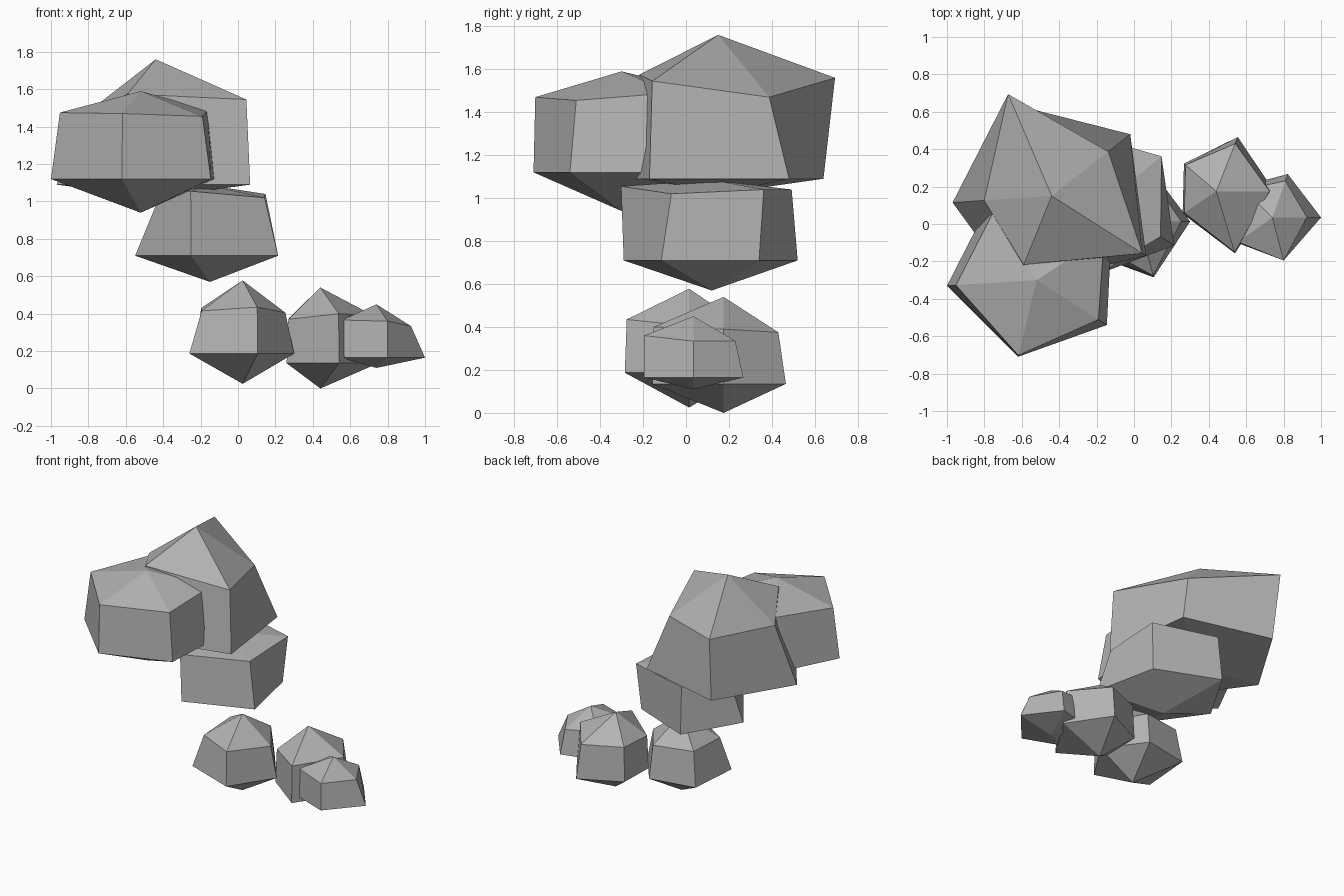
import bpy
import bmesh
from mathutils import Vector

# Remove the default cube only
default_cube = bpy.data.objects.get("Cube")
if default_cube:
    bpy.data.objects.remove(default_cube, do_unlink=True)

# Plain stone material shared by every rock
stone = bpy.data.materials.new("stone_grey")
stone.use_nodes = True
grey = (0.45, 0.45, 0.45, 1.0)
stone.diffuse_color = grey
shader = next(n for n in stone.node_tree.nodes if n.type == "BSDF_PRINCIPLED")
shader.inputs["Base Color"].default_value = grey


def make_rock(name, axis, base, waist, top, outline, taper, shoulders):
    """Faceted boulder: a five-sided waist outline, tapered up to a shoulder
    ring, and closed by a point above and a point below on the axis."""
    centre = Vector(axis)
    bm = bmesh.new()
    lower, upper = [], []
    for corner, scale, height in zip(outline, taper, shoulders):
        foot = Vector(corner)
        rim = centre.lerp(foot, scale)
        lower.append(bm.verts.new((foot.x, foot.y, waist)))
        upper.append(bm.verts.new((rim.x, rim.y, height)))
    peak = bm.verts.new((centre.x, centre.y, top))
    root = bm.verts.new((centre.x, centre.y, base))

    # Cap, side and underside facets
    sides = len(outline)
    for i in range(sides):
        j = (i + 1) % sides
        bm.faces.new((upper[i], upper[j], peak))
        bm.faces.new((lower[i], lower[j], upper[j], upper[i]))
        bm.faces.new((lower[j], lower[i], root))
    bmesh.ops.recalc_face_normals(bm, faces=bm.faces[:])

    mesh = bpy.data.meshes.new(name)
    bm.to_mesh(mesh)
    bm.free()
    mesh.materials.append(stone)
    rock = bpy.data.objects.new(name, mesh)
    bpy.context.scene.collection.objects.link(rock)
    return rock


# Upper cluster
make_rock(
    "large_top_rock", axis=(-0.44, 0.15), base=1.02, waist=1.09, top=1.76,
    outline=[(-0.65, 0.64), (-0.02, 0.48), (0.065, -0.17), (-0.64, -0.34), (-0.97, 0.115)],
    taper=[1.11, 0.72, 0.96, 0.75, 0.68],
    shoulders=[1.56, 1.47, 1.545, 1.575, 1.48],
)
make_rock(
    "front_top_rock", axis=(-0.52, -0.3), base=0.94, waist=1.12, top=1.59,
    outline=[(-1, -0.33), (-0.62, -0.71), (-0.145, -0.54), (-0.12, -0.04), (-0.77, 0.12)],
    taper=[0.9, 0.98, 0.88, 0.9, 0.9],
    shoulders=[1.475, 1.47, 1.455, 1.49, 1.5],
)
make_rock(
    "middle_rock", axis=(-0.15, 0.12), base=0.57, waist=0.71, top=1.085,
    outline=[(-0.55, 0.13), (-0.25, -0.29), (0.215, -0.115), (0.12, 0.34), (-0.32, 0.52)],
    taper=[0.65, 1.03, 0.8, 1.1, 0.93],
    shoulders=[1.05, 1.055, 1.02, 1.04, 1.04],
)

# Lower trail of small rocks
make_rock(
    "lower_rock", axis=(0.025, 0.015), base=0.025, waist=0.187, top=0.578,
    outline=[(-0.26, -0.15), (0.105, -0.285), (0.3, 0.013), (0.1, 0.28), (-0.23, 0.22)],
    taper=[0.77, 0.97, 0.83, 0.88, 0.87],
    shoulders=[0.415, 0.435, 0.405, 0.42, 0.43],
)
make_rock(
    "lower_side_rock", axis=(0.44, 0.175), base=0, waist=0.135, top=0.54,
    outline=[(0.26, 0.055), (0.54, -0.157), (0.75, 0.175), (0.555, 0.465), (0.267, 0.323)],
    taper=[0.95, 0.98, 0.92, 0.88, 0.95],
    shoulders=[0.37, 0.4, 0.39, 0.375, 0.38],
)
make_rock(
    "small_end_rock", axis=(0.74, 0.035), base=0.11, waist=0.165, top=0.45,
    outline=[(0.55, -0.1), (0.8, -0.195), (1, 0.035), (0.822, 0.267), (0.57, 0.2)],
    taper=[0.97, 1, 0.71, 0.84, 0.9],
    shoulders=[0.366, 0.36, 0.334, 0.335, 0.36],
)
